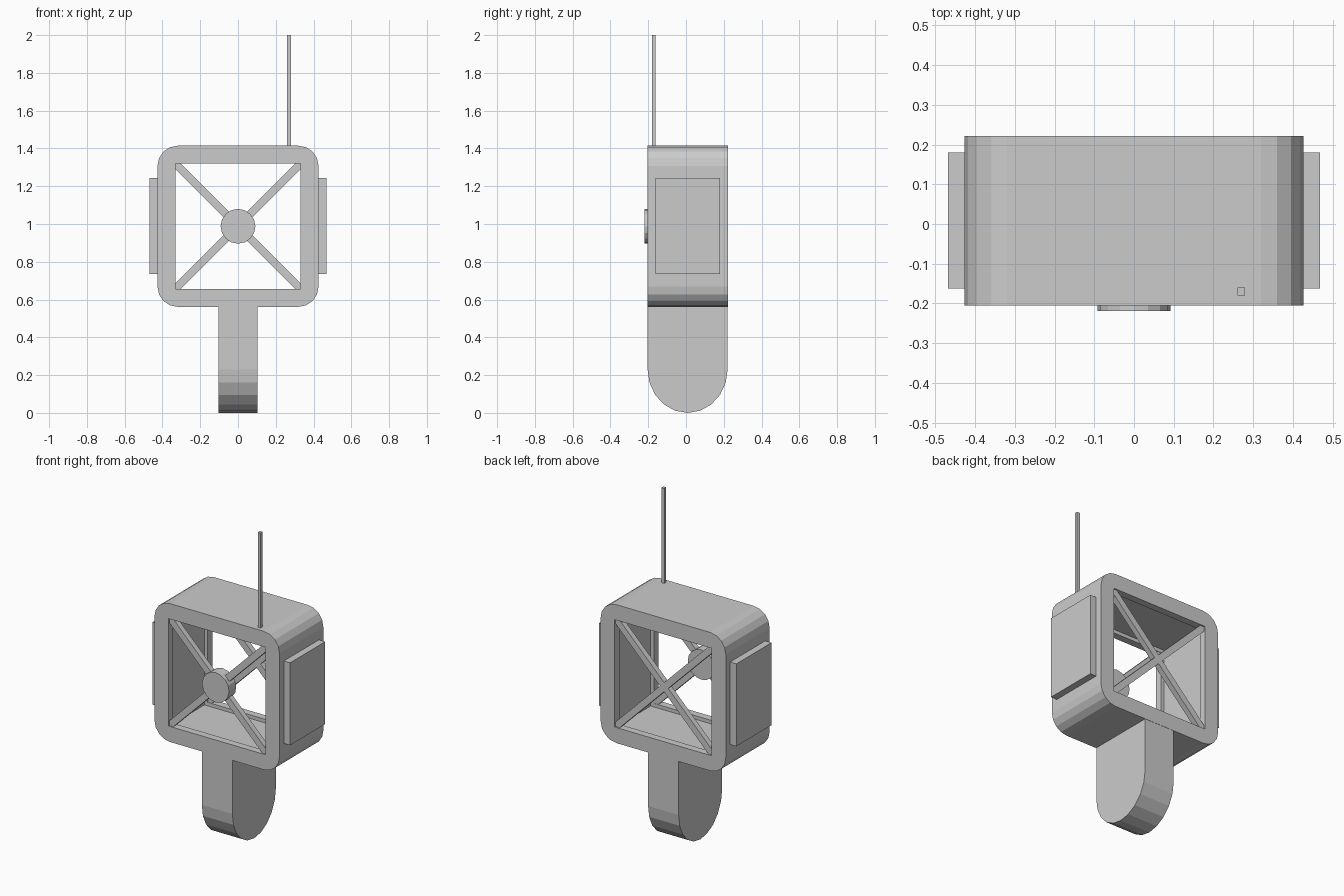
import bpy, bmesh
from math import sin, cos, pi, radians
from mathutils import Matrix, Vector

if "Cube" in bpy.data.objects:
    bpy.data.objects.remove(bpy.data.objects["Cube"])

YC = 0.0085          # middle of the body in depth
ZC = 0.988           # middle of the square housing
HALF = 0.4265        # housing half width
DEPTH = 0.2135       # housing half depth


def add_object(name, bm):
    bmesh.ops.recalc_face_normals(bm, faces=bm.faces)
    mesh = bpy.data.meshes.new(name)
    bm.to_mesh(mesh)
    bm.free()
    obj = bpy.data.objects.new(name, mesh)
    bpy.context.collection.objects.link(obj)
    return obj


def box(name, center, size, rot_y=0.0):
    bm = bmesh.new()
    bmesh.ops.create_cube(bm, size=1)
    bm.transform(Matrix.Translation(center) @ Matrix.Rotation(rot_y, 4, 'Y')
                 @ Matrix.Diagonal((*size, 1)))
    return add_object(name, bm)


def prism(name, points, offset):
    """Extrude a closed 3D outline along an offset."""
    bm = bmesh.new()
    face = bm.faces.new([bm.verts.new(p) for p in points])
    new = bmesh.ops.extrude_face_region(bm, geom=[face])["geom"]
    bmesh.ops.translate(bm, vec=offset,
                        verts=[v for v in new if isinstance(v, bmesh.types.BMVert)])
    return add_object(name, bm)


def cut(obj, cutter):
    mod = obj.modifiers.new("cut", 'BOOLEAN')
    mod.object, mod.operation, mod.solver = cutter, 'DIFFERENCE', 'EXACT'
    bpy.context.view_layer.objects.active = obj
    bpy.ops.object.modifier_apply(modifier=mod.name)
    bpy.data.objects.remove(cutter)


# Housing: rounded square, open front to back, with a wider cavity behind the lips
R, SEG = 0.107, 4
outline = []
for q, (sx, sz) in enumerate([(1, 1), (-1, 1), (-1, -1), (1, -1)]):
    for i in range(SEG + 1):
        a = (q + i / SEG) * pi / 2
        outline.append((sx * (HALF - R) + R * cos(a), YC - DEPTH,
                        ZC + sz * (HALF - R) + R * sin(a)))
housing = prism("housing", outline, Vector((0, 2 * DEPTH, 0)))
cut(housing, box("opening_cutter", (0, YC, ZC), (0.662, 1, 0.662)))
cut(housing, box("cavity_cutter", (0, YC, ZC), (0.706, 2 * DEPTH - 0.09, 0.706)))

# Crossed braces, front and back
for side, sy in (("front", -1), ("back", 1)):
    for i, ang in enumerate((45, -45)):
        box(f"{side}_brace_{i + 1}", (0, YC + sy * 0.188, ZC),
            (0.945, 0.034, 0.04), radians(ang))

# Round hub on the front braces
hub = [(0.092 * cos(i * pi / 8), -0.2185, ZC + 0.092 * sin(i * pi / 8)) for i in range(16)]
prism("front_hub", hub, Vector((0, 0.07, 0)))

# Side panels
for side, sx in (("left", -1), ("right", 1)):
    box(f"{side}_panel", (sx * 0.443, YC, 0.99), (0.052, 0.342, 0.508))

# Leg with a rounded foot
leg = [(-0.104, YC + 0.212, 0.565), (-0.104, YC - 0.212, 0.565)]
for i in range(11):
    a = pi + i * pi / 10
    leg.append((-0.104, YC + 0.212 * cos(a), 0.231 + 0.231 * sin(a)))
prism("leg", leg, Vector((0.208, 0, 0)))

# Antenna
box("antenna", (0.27, -0.17, 1.7025), (0.019, 0.019, 0.595))
